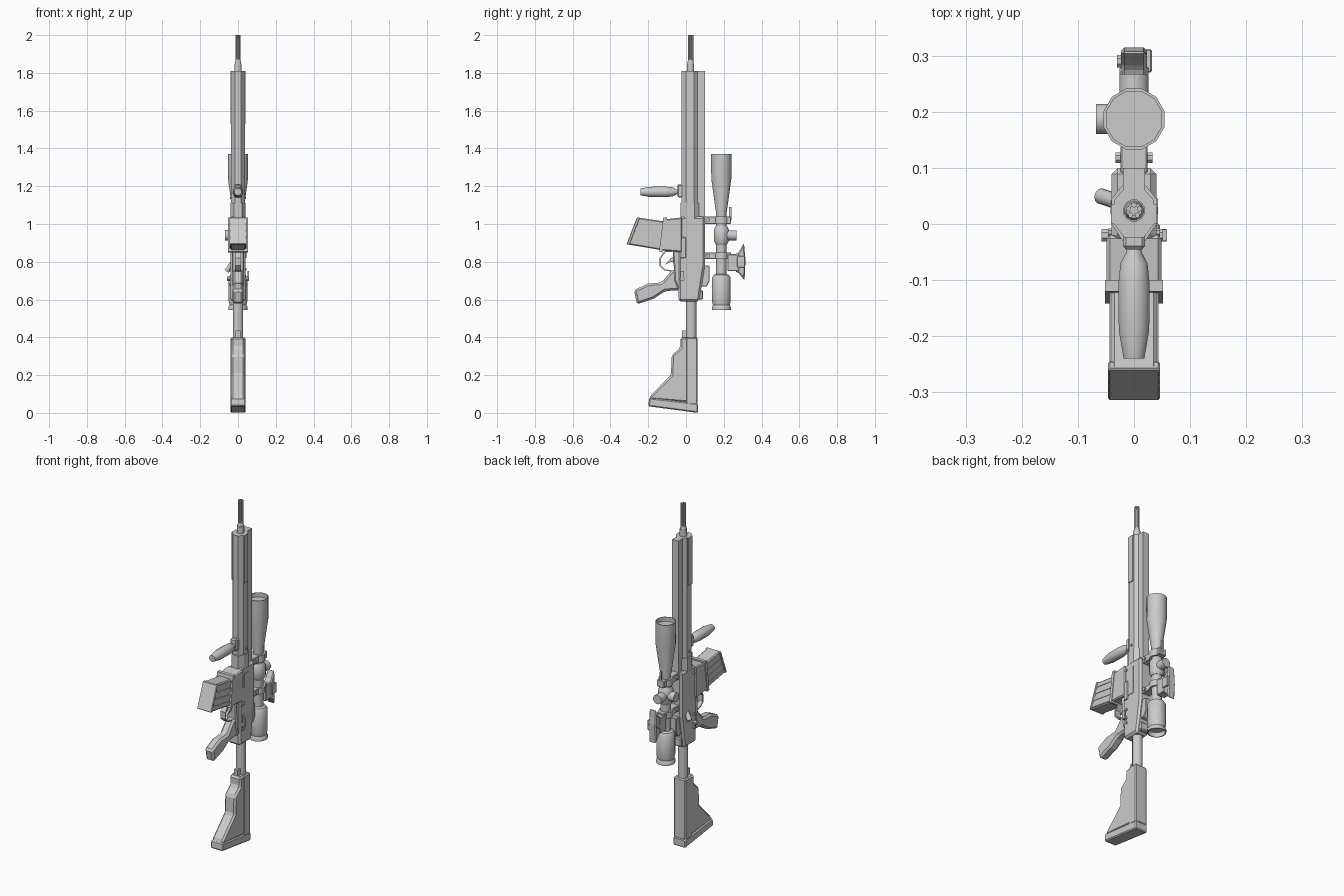
import bpy, bmesh, math
from mathutils import Vector, Matrix

cube = bpy.data.objects.get("Cube")
if cube:
    bpy.data.objects.remove(cube)

metal = bpy.data.materials.new("plain grey")
metal.use_nodes = True
metal.diffuse_color = (.6, .6, .6, 1)
metal.node_tree.nodes["Principled BSDF"].inputs["Base Color"].default_value = metal.diffuse_color

RIGHT, BACK, UP = Vector((1, 0, 0)), Vector((0, 1, 0)), Vector((0, 0, 1))
FINE, SOFT, ROUND = .003, .006, .011  # chamfer widths


def finish(name, bm, chamfer=0, smooth=False):
    bmesh.ops.recalc_face_normals(bm, faces=bm.faces)
    mesh = bpy.data.meshes.new(name)
    bm.to_mesh(mesh)
    bm.free()
    mesh.materials.append(metal)
    part = bpy.data.objects.new(name, mesh)
    bpy.context.collection.objects.link(part)
    if chamfer:
        modifier = part.modifiers.new("chamfer", "BEVEL")
        modifier.width, modifier.segments, modifier.limit_method = chamfer, 1, "ANGLE"
    if smooth:
        bpy.context.view_layer.objects.active = part
        part.select_set(True)
        bpy.ops.object.shade_smooth_by_angle(angle=math.radians(35))
        part.select_set(False)


def sweep(name, outline, move, chamfer=0):
    """Fill a flat outline and sweep it straight along a vector."""
    bm = bmesh.new()
    face = bm.faces.new([bm.verts.new(point) for point in outline])
    swept = bmesh.ops.extrude_face_region(bm, geom=[face])
    moved = [item for item in swept["geom"] if isinstance(item, bmesh.types.BMVert)]
    bmesh.ops.translate(bm, vec=move, verts=moved)
    finish(name, bm, chamfer)


def side(name, outline, half, chamfer=0, x=0):
    """Slab of a given half width from a (y, z) outline."""
    sweep(name, [(x - half, y, z) for y, z in outline], RIGHT * half * 2, chamfer)


def block(name, half, front, back, bottom, top, chamfer=0, x=0):
    corners = [(front, bottom), (back, bottom), (back, top), (front, top)]
    side(name, corners, half, chamfer, x)


def column(name, half_outline, bottom, top):
    """Upright bar from the right half of its symmetric (x, y) section."""
    section = half_outline + [(-x, y) for x, y in reversed(half_outline)]
    sweep(name, [(x, y, bottom) for x, y in section], UP * (top - bottom))


def lathe(name, profile, origin, axis=UP, sides=12):
    """Turn (radius, distance) pairs about an axis and cap both ends."""
    bm = bmesh.new()
    angles = [math.tau * (i + .5) / sides for i in range(sides)]
    rings = [[bm.verts.new((r * math.cos(a), r * math.sin(a), d)) for a in angles] for r, d in profile]
    for low, high in zip(rings, rings[1:]):
        for i in range(sides):
            bm.faces.new((low[i - 1], low[i], high[i], high[i - 1]))
    bm.faces.new(rings[0])
    bm.faces.new(rings[-1])
    turn = UP.rotation_difference(axis).to_matrix().to_4x4()
    bm.transform(Matrix.Translation(origin) @ turn)
    finish(name, bm, smooth=True)


def rod(name, radius, start, axis, length, sides=12):
    lathe(name, [(radius, 0), (radius, length)], start, axis, sides)


def pin(name, radius, y, z, reach):
    """Short rod running across the whole width."""
    rod(name, radius, (-reach, y, z), RIGHT, reach * 2, sides=8)


# Barrel and slotted muzzle
bore = BACK * .024
rod("barrel", .02, bore + UP, UP, .85)
rod("muzzle_core", .009, bore + UP * 1.8, UP, .18)
lathe("muzzle_collar", [(.019, 0), (.014, .03)], bore + UP * 1.84)
PRONGS = 5
for i in range(PRONGS):
    around = Matrix.Rotation(math.tau * i / PRONGS, 3, "Z") @ BACK * .01
    rod(f"muzzle_prong_{i}", .005, bore + around + UP * 1.85, UP, .15, sides=6)

# Faceted handguard with top rail, side panels and screws
column("handguard", [(.017, -.024), (.036, 0), (.036, .042), (.02, .06), (.02, .1)], 1.03, 1.81)
column("handguard_collar", [(.02, -.03), (.04, 0), (.04, .045), (.02, .07)], 1.03, 1.11)
for label, sign in (("left", 1), ("right", -1)):
    block(f"{label}_side_panel", .004, 0, .035, 1.53, 1.81, x=sign * .037)
pin("handguard_screw", .007, bore.y, 1.14, .042)

# Fore grip
swell = [(.013, 0), (.014, .03), (.025, .05), (.029, .09), (.028, .17), (.019, .22)]
lathe("fore_grip", swell, UP * 1.17 - BACK * .02, -BACK)
block("fore_grip_mount", .02, -.045, -.01, 1.14, 1.21, SOFT)

# Receiver
side("upper_receiver", [(-.03, 1.04), (.1, 1.04), (.1, .78), (.07, .59), (-.04, .59), (-.04, .86)], .04, ROUND)
side("lower_receiver", [(-.03, 1), (-.03, .62), (-.06, .7), (-.07, .86)], .033, SOFT)
side("magazine_well", [(-.02, 1.035), (-.11, 1.025), (-.13, .86), (-.02, .85)], .049, SOFT)
side("well_lip", [(-.1, 1.035), (-.12, 1.035), (-.142, .855), (-.125, .85)], .052)
side("charging_handle", [(.07, .78), (.125, .78), (.125, .7), (.11, .67), (.07, .67)], .024, FINE)
block("rear_block", .03, .05, .09, .6, .65, SOFT)
block("ejection_cover", .003, 0, .045, .84, 1, x=.04)
block("catch_plate", .005, -.03, 0, .82, .93, FINE, x=.041)
rod("bolt_assist", .014, (-.03, .04, .79), Vector((-.6, .2, -.8)), .05)
for label, z in (("rear", .68), ("middle", .76), ("front", 1)):
    pin(f"{label}_receiver_pin", .008, -.015, z, .046)
pin("selector", .012, -.02, .71, .058)
block("selector_lever", .004, -.03, -.01, .7, .75, x=.055)

# Magazine with ribs following its slant
root_top, root_low = Vector((-.09, 1.01)), Vector((-.12, .86))
tip_top, tip_low = Vector((-.26, 1.035)), Vector((-.315, .893))
side("magazine", [root_top, tip_top, tip_low, root_low], .041, SOFT)
RIBS = 4
for i in range(RIBS):
    low, high = (i + .2) / RIBS, (i + .8) / RIBS
    rib = [root_top.lerp(root_low, low), tip_top.lerp(tip_low, low),
           tip_top.lerp(tip_low, high), root_top.lerp(root_low, high)]
    side(f"magazine_rib_{i}", rib, .044)
inset = Vector((.016, -.003))
side("magazine_floor", [tip_top, tip_low, tip_low + inset, tip_top + inset], .046, FINE)

# Pistol grip, trigger and guard
side("pistol_grip", [(-.03, .77), (-.08, .75), (-.13, .69), (-.2, .685), (-.275, .65), (-.26, .575),
                     (-.17, .605), (-.11, .645), (-.03, .65)], .027, ROUND)
guard = [Vector(p) for p in ((-.06, .86), (-.115, .855), (-.14, .82), (-.14, .78), (-.115, .755), (-.06, .745))]
hub = Vector((-.06, .805))
side("trigger_guard", guard + [point.lerp(hub, .1) for point in reversed(guard)], .016)
side("trigger", [(-.05, .83), (-.08, .82), (-.11, .785), (-.08, .8), (-.05, .8)], .006)

# Buffer tube and stock
rod("buffer_tube", .028, BACK * .028 + UP * .35, UP, .26)
block("stock_latch", .012, -.02, .01, .38, .435)
side("stock", [(-.03, .4), (.06, .4), (.06, .05), (-.19, .07), (-.19, .09), (-.08, .2),
               (-.075, .305), (-.03, .345)], .036, ROUND)
block("stock_spine", .039, 0, .061, .045, .4, SOFT)
side("butt_pad", [(.063, .05), (.063, 0), (-.2, .035), (-.195, .08)], .04, SOFT)

# Telescopic sight with sunken lenses
scope = BACK * .187
eyepiece = [(.044, .57), (.047, .545), (.052, .545), (.052, .56), (.046, .57), (.051, .59), (.051, .715), (.042, .73)]
objective = [(.028, .735), (.028, 1.05), (.055, 1.24), (.056, 1.37), (.051, 1.37), (.051, 1.345)]
lathe("scope_body", eyepiece + objective, scope)
lathe("turret_housing", [(.03, .89), (.041, .91), (.041, .97), (.03, .99)], scope)
rod("elevation_knob", .027, scope + UP * .94, BACK, .08)
rod("windage_knob", .028, scope + UP * .94, -RIGHT, .068)

# Scope mounts
for label, low, high in (("rear", .815, .85), ("front", 1, 1.04)):
    lathe(f"{label}_mount_ring", [(.039, low), (.039, high)], scope)
    block(f"{label}_mount_foot", .024, .09, .238, low, high, FINE)
    for place, y in (("inner", .082), ("outer", .118)):
        pin(f"{label}_{place}_mount_bolt", .01, y, (low + high) / 2, .033)
block("sight_post", .005, .228, .24, 1.02, 1.09)

# Compact hooded sight behind the scope
block("small_sight_base", .026, .22, .28, .75, .84, FINE)
side("small_sight_hood", [(.26, .84), (.28, .85), (.307, .9), (.315, .81), (.31, .7), (.28, .74), (.26, .75)], .023, SOFT)
block("small_sight_switch", .008, .27, .312, .77, .83, FINE, x=.024)
pin("small_sight_dial", .012, .29, .8, .03)
